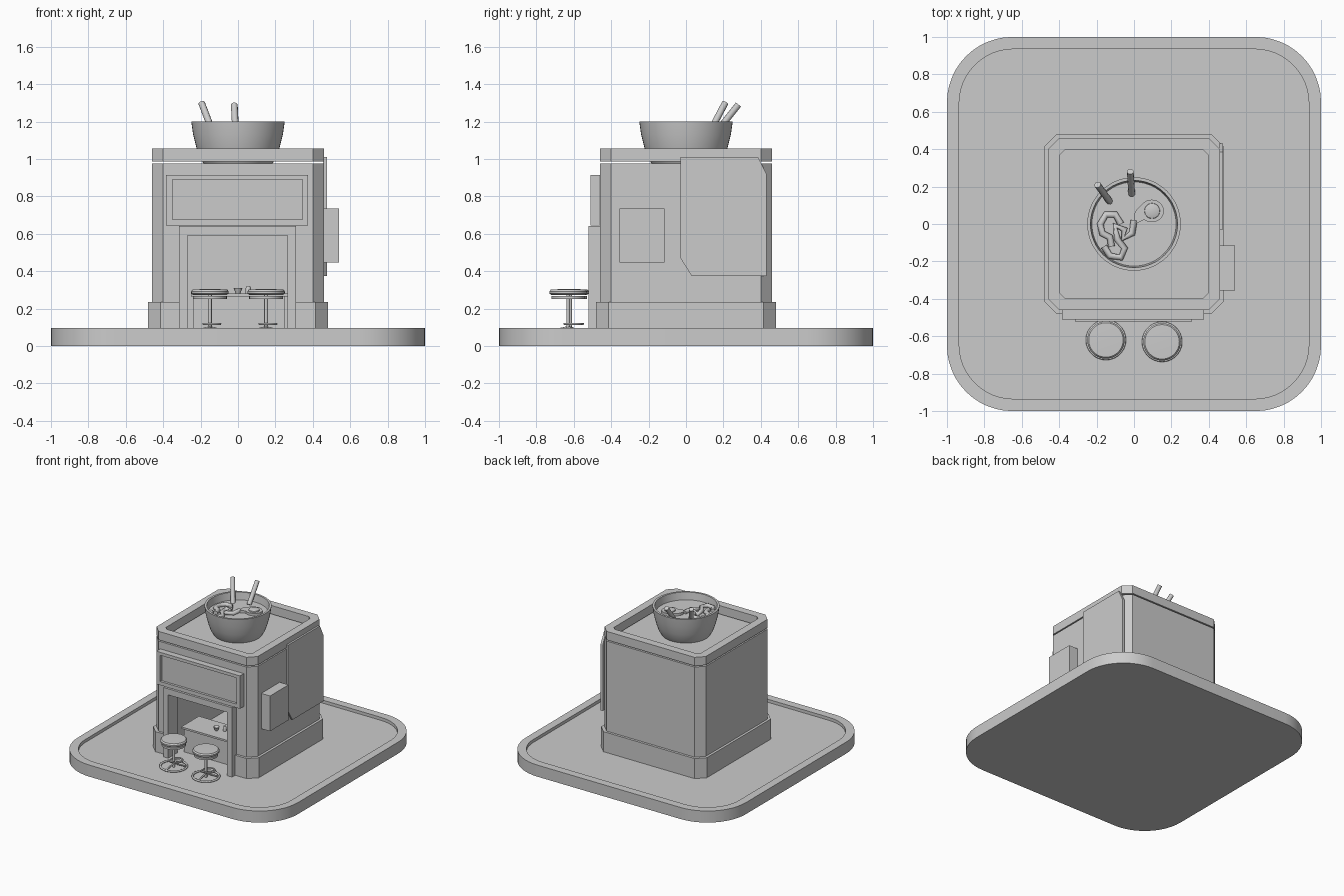
import bpy, bmesh, math
from mathutils import Vector

if "Cube" in bpy.data.objects:
    bpy.data.objects.remove(bpy.data.objects["Cube"])

GREY = (0.6, 0.6, 0.6, 1)
mat = bpy.data.materials.new("plain grey")
mat.use_nodes = True
mat.diffuse_color = GREY
mat.node_tree.nodes["Principled BSDF"].inputs["Base Color"].default_value = GREY


def finish(name, bm, smooth=False):
    bmesh.ops.recalc_face_normals(bm, faces=bm.faces)
    me = bpy.data.meshes.new(name)
    bm.to_mesh(me)
    bm.free()
    ob = bpy.data.objects.new(name, me)
    bpy.context.collection.objects.link(ob)
    me.materials.append(mat)
    if smooth:
        bpy.ops.object.select_all(action='DESELECT')
        ob.select_set(True)
        bpy.context.view_layer.objects.active = ob
        bpy.ops.object.shade_smooth_by_angle(angle=math.radians(35))
    return ob


def box(name, x0, x1, y0, y1, z0, z1):
    bm = bmesh.new()
    bmesh.ops.create_cube(bm, size=1)
    for v in bm.verts:
        v.co = ((x0 + x1) / 2 + v.co.x * (x1 - x0), (y0 + y1) / 2 + v.co.y * (y1 - y0),
                (z0 + z1) / 2 + v.co.z * (z1 - z0))
    return finish(name, bm)


def prism(name, pts, offset, smooth=False):
    bm = bmesh.new()
    f = bm.faces.new([bm.verts.new(p) for p in pts])
    r = bmesh.ops.extrude_face_region(bm, geom=[f])
    bmesh.ops.translate(bm, vec=offset, verts=[v for v in r["geom"] if isinstance(v, bmesh.types.BMVert)])
    return finish(name, bm, smooth)


def outline(half, radius, steps):
    """Square outline with rounded (or, with one step, chamfered) corners."""
    pts = []
    for q in range(4):
        a0 = q * math.pi / 2
        cx = math.copysign(half - radius, math.cos(a0 + math.pi / 4))
        cy = math.copysign(half - radius, math.sin(a0 + math.pi / 4))
        for i in range(steps + 1):
            a = a0 + math.pi / 2 * i / steps
            pts.append((cx + radius * math.cos(a), cy + radius * math.sin(a)))
    return pts


def slab(name, half, radius, steps, z0, z1):
    return prism(name, [(x, y, z0) for x, y in outline(half, radius, steps)], (0, 0, z1 - z0), steps > 1)


def ring(name, outer, inner, z0, z1, smooth=False):
    bm = bmesh.new()
    loops = [[bm.verts.new((x, y, z)) for x, y in o]
             for o, z in ((outer, z0), (outer, z1), (inner, z1), (inner, z0))]
    n = len(outer)
    for k in range(4):
        a, b = loops[k], loops[(k + 1) % 4]
        for i in range(n):
            bm.faces.new((a[i], a[(i + 1) % n], b[(i + 1) % n], b[i]))
    return finish(name, bm, smooth)


def lathe(name, profile, cx=0, cy=0, steps=40):
    bm = bmesh.new()
    vs = [bm.verts.new((r, 0, z)) for r, z in profile]
    edges = [bm.edges.new(p) for p in zip(vs, vs[1:])]
    bmesh.ops.spin(bm, geom=vs + edges, cent=(0, 0, 0), axis=(0, 0, 1), angle=math.tau, steps=steps)
    bmesh.ops.remove_doubles(bm, verts=bm.verts, dist=1e-5)
    bmesh.ops.translate(bm, vec=(cx, cy, 0), verts=bm.verts)
    return finish(name, bm, True)


def tube(name, pts, radius, closed=False, sides=2):
    cu = bpy.data.curves.new(name, 'CURVE')
    cu.dimensions = '3D'
    cu.bevel_depth = radius
    cu.bevel_resolution = sides
    cu.use_fill_caps = True
    sp = cu.splines.new('POLY')
    sp.points.add(len(pts) - 1)
    for p, co in zip(sp.points, pts):
        p.co = (*co, 1)
    sp.use_cyclic_u = closed
    cu.materials.append(mat)
    ob = bpy.data.objects.new(name, cu)
    bpy.context.collection.objects.link(ob)
    return ob


def circle(cx, cy, z, r, n=28, turn=1.0, start=0.0):
    return [(cx + r * math.cos(start + math.tau * turn * i / n),
             cy + r * math.sin(start + math.tau * turn * i / n), z) for i in range(n)]


def cut(target, cutter):
    m = target.modifiers.new("opening", 'BOOLEAN')
    m.operation = 'DIFFERENCE'
    m.solver = 'EXACT'
    m.object = cutter
    cutter.hide_render = True
    cutter.hide_set(True)


# Ground slab with raised rim
FLOOR = 0.07
slab("ground_slab", 1.0, 0.35, 12, 0, FLOOR)
ring("ground_rim", outline(1.0, 0.35, 12), outline(0.935, 0.29, 12), FLOOR, 0.095, True)

# Hollow building with doorway
walls = slab("walls", 0.46, 0.06, 1, FLOOR, 0.975)
skirt = slab("wall_skirt", 0.48, 0.065, 1, FLOOR, 0.235)
room = box("room_cutter", -0.4, 0.4, -0.4, 0.4, 0.05, 0.92)
door = box("door_cutter", -0.27, 0.265, -0.6, -0.35, 0.04, 0.59)
for part in (walls, skirt):
    cut(part, room)
    cut(part, door)
ring("roof_parapet", outline(0.46, 0.06, 1), outline(0.395, 0.025, 1), 0.985, 1.055)

# Door frame
box("door_post_right", -0.315, -0.27, -0.52, -0.44, FLOOR, 0.59)
box("door_post_left", 0.265, 0.31, -0.52, -0.44, FLOOR, 0.59)
box("door_lintel", -0.315, 0.31, -0.52, -0.44, 0.59, 0.64)

# Front sign: backing with a raised border
box("front_sign_panel", -0.38, 0.37, -0.49, -0.455, 0.65, 0.91)
box("sign_border_top", -0.385, 0.375, -0.51, -0.46, 0.89, 0.915)
box("sign_border_bottom", -0.385, 0.375, -0.51, -0.46, 0.645, 0.675)
box("sign_border_right", -0.385, -0.35, -0.51, -0.46, 0.675, 0.89)
box("sign_border_left", 0.345, 0.375, -0.51, -0.46, 0.675, 0.89)

# Side signs
box("side_box", 0.45, 0.53, -0.355, -0.115, 0.445, 0.735)
box("side_box_face", 0.53, 0.54, -0.355, -0.115, 0.445, 0.735)
blade = [(-0.03, 1.01), (0.385, 1.01), (0.43, 0.92), (0.43, 0.375), (0.03, 0.375), (-0.03, 0.47)]
prism("side_blade_sign", [(0.455, y, z) for y, z in blade], (0.02, 0, 0))

# Counter inside, with a cup and a bottle
box("counter_body", -0.24, 0.25, -0.36, -0.17, FLOOR, 0.265)
box("counter_top", -0.25, 0.265, -0.38, -0.15, 0.265, 0.28)
lathe("counter_cup", [(0, 0.28), (0.012, 0.28), (0.024, 0.31), (0.02, 0.31), (0, 0.29)], 0, -0.28, 16)
lathe("counter_bottle", [(0, 0.28), (0.014, 0.28), (0.014, 0.31), (0.009, 0.32), (0, 0.32)], 0.055, -0.25, 12)

# Stools
for side, x, y in (("right", -0.15, -0.62), ("left", 0.15, -0.63)):
    lathe(side + "_stool_seat", [(0, 0.273), (0.09, 0.273), (0.1, 0.28), (0.1, 0.292), (0.092, 0.302), (0, 0.305)], x, y)
    lathe(side + "_stool_plate", [(0, 0.25), (0.09, 0.25), (0.09, 0.266), (0, 0.266)], x, y)
    lathe(side + "_stool_post", [(0, FLOOR), (0.01, FLOOR), (0.01, 0.275), (0, 0.275)], x, y, 12)
    tube(side + "_stool_base", circle(x, y, FLOOR + 0.008, 0.1), 0.008, True)
    tube(side + "_stool_footrest", circle(x + 0.01, y + 0.025, 0.118, 0.045), 0.006, True)
    for k in range(3):
        a = math.tau * k / 3 + 0.5
        tube(side + "_stool_strut", [(x, y, 0.1), (x + 0.1 * math.cos(a), y + 0.1 * math.sin(a), FLOOR + 0.008)], 0.006)

# Rooftop bowl with broth
lathe("bowl", [(0, 0.976), (0.185, 0.976), (0.205, 1.01), (0.222, 1.06), (0.24, 1.13), (0.25, 1.2),
               (0.233, 1.2), (0.225, 1.14), (0, 1.14)], steps=48)

# Noodles
arc = [(-0.07, 0.0), (-0.1, 0.05), (-0.15, 0.05), (-0.18, 0.0), (-0.17, -0.05), (-0.13, -0.07), (-0.12, -0.12)]
wave = [(0.0, 0.02), (-0.01, -0.05), (-0.06, -0.08), (-0.05, -0.03), (-0.1, -0.01), (-0.09, -0.08),
        (-0.05, -0.13), (-0.07, -0.18), (-0.13, -0.17), (-0.16, -0.12)]
for name, path in (("noodle_loop", arc), ("noodle_wave", wave)):
    tube(name, [(x, y, 1.15) for x, y in path], 0.018)

# Egg half: pointed white and round yolk
white = [(0.095 + 0.065 * math.cos(a), 0.07 + 0.06 * math.sin(a)) if math.cos(a + 2.4 - math.pi + 0.3) > -2 else None
         for a in (math.tau * i / 28 for i in range(28))]
prism("egg_white", [(x - (0.03 if x < 0.05 else 0), y - (0.03 if x < 0.05 else 0), 1.14) for x, y in white], (0, 0, 0.02))
lathe("egg_yolk", [(0.042, 1.158), (0.04, 1.168), (0.028, 1.172), (0, 1.174)], 0.097, 0.07, 24)

# Chopsticks
for side, low, high in (("right", (-0.13, 0.12, 1.13), (-0.195, 0.21, 1.3)), ("left", (-0.012, 0.16, 1.14), (-0.02, 0.28, 1.29))):
    tube(side + "_chopstick", [low, high], 0.018, sides=3)
